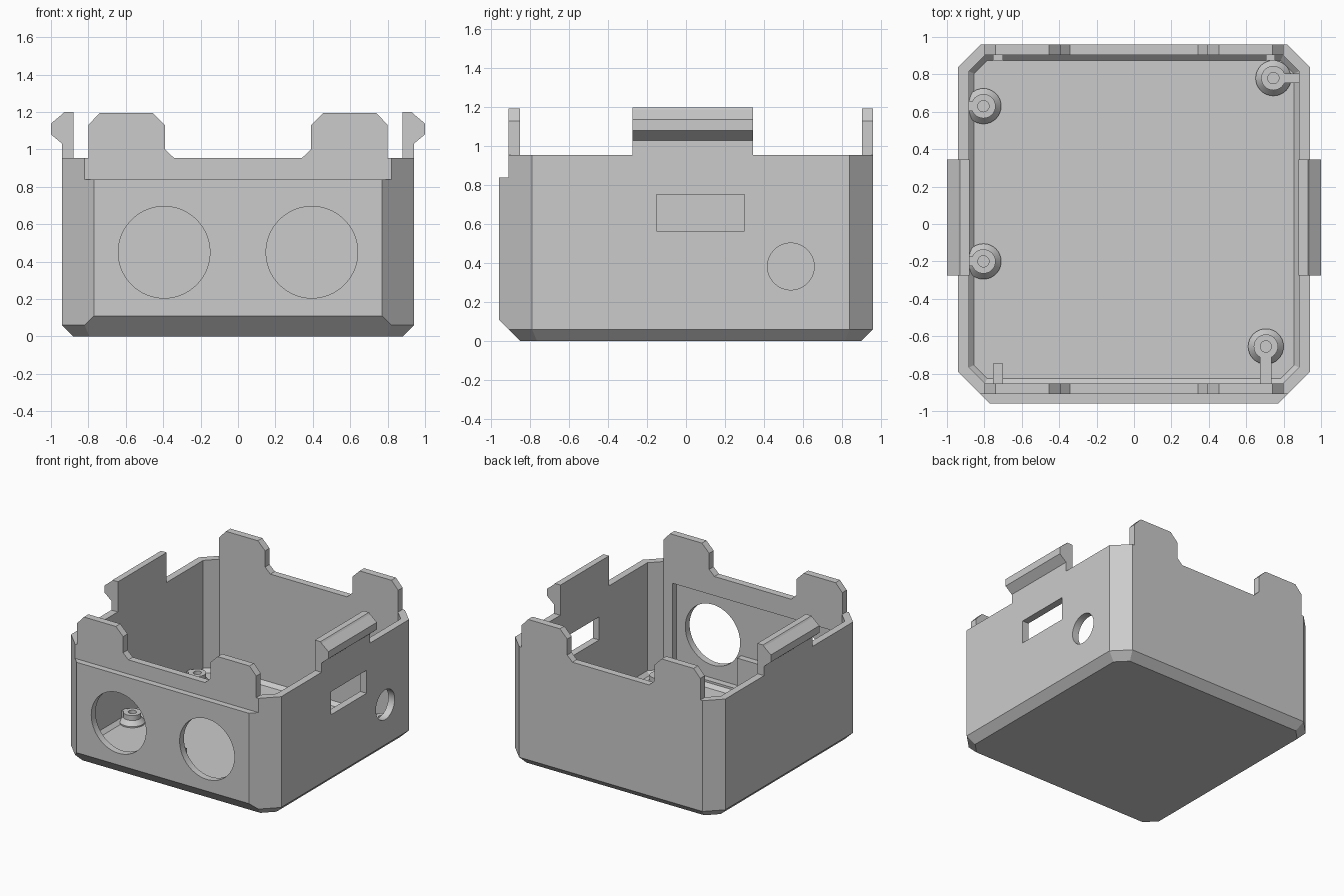
import bpy, bmesh
from math import sin, cos, pi, radians
from mathutils import Vector

cube = bpy.data.objects.get("Cube")
if cube:
    bpy.data.objects.remove(cube, do_unlink=True)

grey = bpy.data.materials.new("plain_grey")
grey.use_nodes = True
grey.diffuse_color = (0.6, 0.6, 0.6, 1)
grey.node_tree.nodes["Principled BSDF"].inputs["Base Color"].default_value = (0.6, 0.6, 0.6, 1)

RIM = 0.955      # top of the walls
FLOOR = 0.055    # top of the floor
BACK, FRONT, SIDE = 0.96, -0.91, 0.94


def loft(name, rings, closed=False):
    """Skin a list of equal rings; cap the ends, or join last to first."""
    bm = bmesh.new()
    rows = [[bm.verts.new(p) for p in r] for r in rings]
    n = len(rows[0])
    pairs = list(zip(rows, rows[1:]))
    if closed:
        pairs.append((rows[-1], rows[0]))
    else:
        bm.faces.new(rows[0])
        bm.faces.new(rows[-1])
    for a, b in pairs:
        for i in range(n):
            j = (i + 1) % n
            bm.faces.new((a[i], a[j], b[j], b[i]))
    bmesh.ops.recalc_face_normals(bm, faces=bm.faces)
    mesh = bpy.data.meshes.new(name)
    bm.to_mesh(mesh)
    bm.free()
    mesh.materials.append(grey)
    ob = bpy.data.objects.new(name, mesh)
    bpy.context.collection.objects.link(ob)
    return ob


def box(name, x0, x1, y0, y1, z0, z1):
    return loft(name, [[(x0, y0, z), (x1, y0, z), (x1, y1, z), (x0, y1, z)] for z in (z0, z1)])


def octagon(inset, z):
    """Rectangle with cut corners, moved inwards by inset."""
    x, y0, y1 = SIDE - inset, FRONT + inset, BACK - inset
    c = 0.12 - 0.586 * inset
    half = [(x, y0 + c), (x, y1 - c), (x - c, y1), (c - x, y1),
            (-x, y1 - c), (-x, y0 + c), (c - x, y0), (x - c, y0)]
    return [(px, py, z) for px, py in half]


def disc(centre, r, axis, depth):
    """Cylinder through a wall along x or y."""
    rings = []
    for d in (-depth, depth):
        ring = []
        for i in range(64):
            u, v = r * cos(2 * pi * i / 64), r * sin(2 * pi * i / 64)
            off = (d, u, v) if axis == "x" else (u, d, v)
            ring.append(Vector(centre) + Vector(off))
        rings.append(ring)
    return loft("cutter", rings)


def activate(ob):
    bpy.ops.object.select_all(action="DESELECT")
    ob.select_set(True)
    bpy.context.view_layer.objects.active = ob


def combine(target, tool, operation):
    mod = target.modifiers.new("combine", "BOOLEAN")
    mod.operation, mod.solver, mod.object = operation, "EXACT", tool
    activate(target)
    bpy.ops.object.modifier_apply(modifier=mod.name)
    bpy.data.objects.remove(tool, do_unlink=True)


def smooth(ob):
    activate(ob)
    bpy.ops.object.shade_smooth_by_angle(angle=radians(25))


# Open box with chamfered base and hollow inside
body = loft("box_body", [octagon(0.06, 0), octagon(0, 0.06), octagon(0, RIM),
                         octagon(0.057, RIM), octagon(0.057, FLOOR + 0.028),
                         octagon(0.085, FLOOR)])

# Thickened front panel
panel = []
for y, x, z in ((-0.96, 0.77, 0.11), (FRONT, 0.82, 0.06), (-0.88, 0.82, 0.06)):
    panel.append([(-x, y, z), (x, y, z), (x, y, 0.84), (-x, y, 0.84)])
combine(body, loft("front_panel", panel), "UNION")

# Recess behind the panel, round front openings, side slot and side hole
combine(body, box("cutter", -0.72, 0.72, -0.905, -0.8, 0.1, 0.8), "DIFFERENCE")
for side in (-1, 1):
    combine(body, disc((side * 0.395, -0.91, 0.45), 0.245, "y", 0.1), "DIFFERENCE")
combine(body, disc((SIDE, 0.538, 0.383), 0.12, "x", 0.12), "DIFFERENCE")
combine(body, box("cutter", 0.8, 1.1, -0.152, 0.3, 0.566, 0.752), "DIFFERENCE")
smooth(body)
box("front_support", -0.14, 0.14, -0.91, -0.853, 0.09, 0.35)

# Tabs on the front and back walls
tab = [(0.8, RIM), (0.8, 1.13), (0.74, 1.195), (0.455, 1.195),
       (0.39, 1.13), (0.39, 1.0), (0.343, RIM)]
for place, y0 in (("front", FRONT), ("back", BACK - 0.057)):
    for label, s in (("left", 1), ("right", -1)):
        loft(f"{place}_{label}_tab", [[(s * x, y, z) for x, z in tab] for y in (y0, y0 + 0.057)])

# Snap clips on the side walls
clip = [(0.88, RIM), (SIDE, RIM), (SIDE, 1.03), (1, 1.08), (1, 1.138),
        (SIDE, 1.188), (0.93, 1.2), (0.88, 1.2)]
for label, s in (("left", 1), ("right", -1)):
    loft(f"{label}_clip", [[(s * x, y, z) for x, z in clip] for y in (-0.275, 0.345)])

# Hollow screw posts with flared feet
post = [(0.03, 0.04), (0.095, 0.04), (0.095, 0.065), (0.065, 0.1), (0.065, 0.14), (0.03, 0.14)]
centres = [(-0.805, 0.63), (-0.805, -0.2), (0.745, 0.78), (0.705, -0.655)]
for i, (cx, cy) in enumerate(centres):
    rings = [[(cx + r * cos(2 * pi * k / 32), cy + r * sin(2 * pi * k / 32), z)
              for k in range(32)] for r, z in post]
    smooth(loft(f"screw_post_{i + 1}", rings, closed=True))

# Ribs tying the posts to the walls, and small wall ribs
ribs = [(-0.9, -0.85, 0.605, 0.655), (-0.9, -0.85, -0.225, -0.175),
        (0.795, 0.9, 0.755, 0.805), (0.675, 0.735, -0.87, -0.71),
        (-0.755, -0.7, -0.87, -0.745), (-0.755, -0.7, 0.873, 0.92),
        (0.705, 0.755, 0.873, 0.92)]
for i, (x0, x1, y0, y1) in enumerate(ribs):
    box(f"rib_{i + 1}", x0, x1, y0, y1, 0.04, 0.138)
